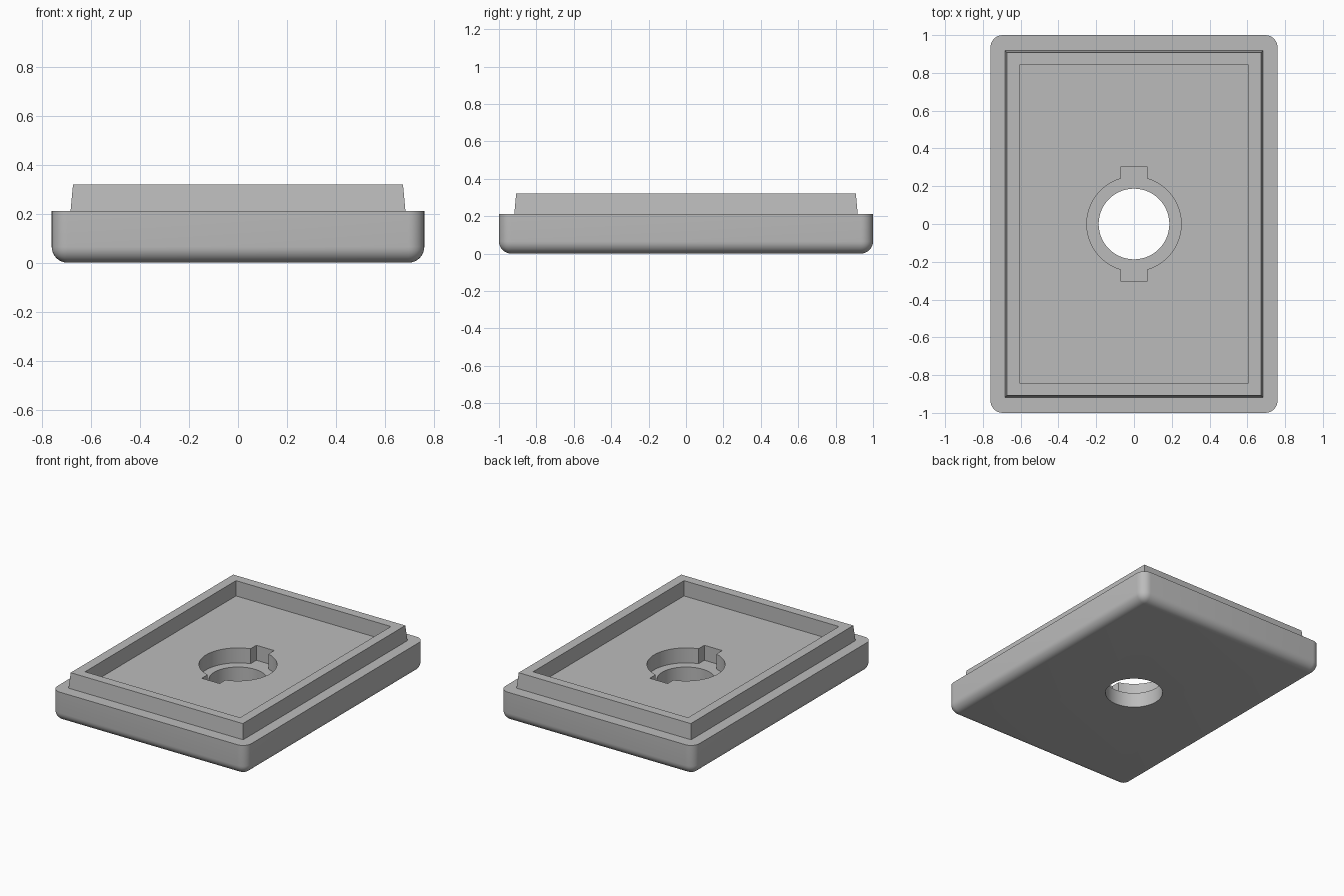
import bpy, bmesh, math

if "Cube" in bpy.data.objects:
    bpy.data.objects.remove(bpy.data.objects["Cube"], do_unlink=True)

HALF_X, HALF_Y, DECK, TOP = 0.76, 1.0, 0.212, 0.32
RADIUS = 0.065

grey = bpy.data.materials.new("plain_grey")
grey.use_nodes = True
colour = (0.5, 0.5, 0.5, 1)
grey.diffuse_color = colour
grey.node_tree.nodes["Principled BSDF"].inputs["Base Color"].default_value = colour


def make_object(name, bm):
    bmesh.ops.recalc_face_normals(bm, faces=bm.faces)
    mesh = bpy.data.meshes.new(name)
    bm.to_mesh(mesh)
    bm.free()
    mesh.materials.append(grey)
    obj = bpy.data.objects.new(name, mesh)
    bpy.context.collection.objects.link(obj)
    return obj


def prism(name, outline, z0, z1):
    bm = bmesh.new()
    face = bm.faces.new([bm.verts.new((x, y, z0)) for x, y in outline])
    side = bmesh.ops.extrude_face_region(bm, geom=[face])["geom"]
    moved = [v for v in side if isinstance(v, bmesh.types.BMVert)]
    bmesh.ops.translate(bm, verts=moved, vec=(0, 0, z1 - z0))
    return make_object(name, bm)


def arc(radius, start, end, steps):
    angles = [start + (end - start) * i / steps for i in range(steps + 1)]
    return [(radius * math.cos(a), radius * math.sin(a)) for a in angles]


def activate(obj):
    bpy.ops.object.select_all(action="DESELECT")
    obj.select_set(True)
    bpy.context.view_layer.objects.active = obj


def cut(target, cutter):
    activate(target)
    mod = target.modifiers.new("cut", "BOOLEAN")
    mod.operation, mod.solver, mod.object = "DIFFERENCE", "EXACT", cutter
    bpy.ops.object.modifier_apply(modifier=mod.name)
    bpy.data.objects.remove(cutter, do_unlink=True)


# Housing: block with rounded uprights and rounded bottom edge
bm = bmesh.new()
bmesh.ops.create_cube(bm, size=2)
for v in bm.verts:
    v.co = (v.co.x * HALF_X, v.co.y * HALF_Y, DECK if v.co.z > 0 else 0)
edges = [e for e in bm.edges if min(v.co.z for v in e.verts) == 0]
bmesh.ops.bevel(bm, geom=edges, offset=RADIUS, segments=8, profile=0.5, affect="EDGES")
housing = make_object("housing", bm)

# Keyed recess: circle with a square notch at the front and back
ring, notch_x, notch_y = 0.25, 0.07, 0.305
a = math.asin(notch_x / ring)
half = arc(ring, a - math.pi / 2, math.pi / 2 - a, 48)
half += [(notch_x, notch_y), (-notch_x, notch_y)]
outline = half + [(-x, -y) for x, y in half]
cut(housing, prism("recess_cutter", outline, 0.106, 0.5))

# Round through hole
circle = arc(0.187, 0, math.tau, 96)[:-1]
cut(housing, prism("hole_cutter", circle, -0.1, 0.5))
activate(housing)
bpy.ops.object.shade_smooth_by_angle(angle=math.radians(30))

# Raised lip: rectangular frame with sloping outside and upright inside
bm = bmesh.new()
loops = []
for hx, hy, z in ((0.683, 0.918, DECK), (0.673, 0.908, TOP),
                  (0.606, 0.843, TOP), (0.606, 0.843, DECK)):
    loops.append([bm.verts.new((sx * hx, sy * hy, z))
                  for sx, sy in ((-1, -1), (1, -1), (1, 1), (-1, 1))])
for low, high in zip(loops, loops[1:]):
    for i in range(4):
        j = (i + 1) % 4
        bm.faces.new((low[i], low[j], high[j], high[i]))
make_object("raised_lip", bm)
